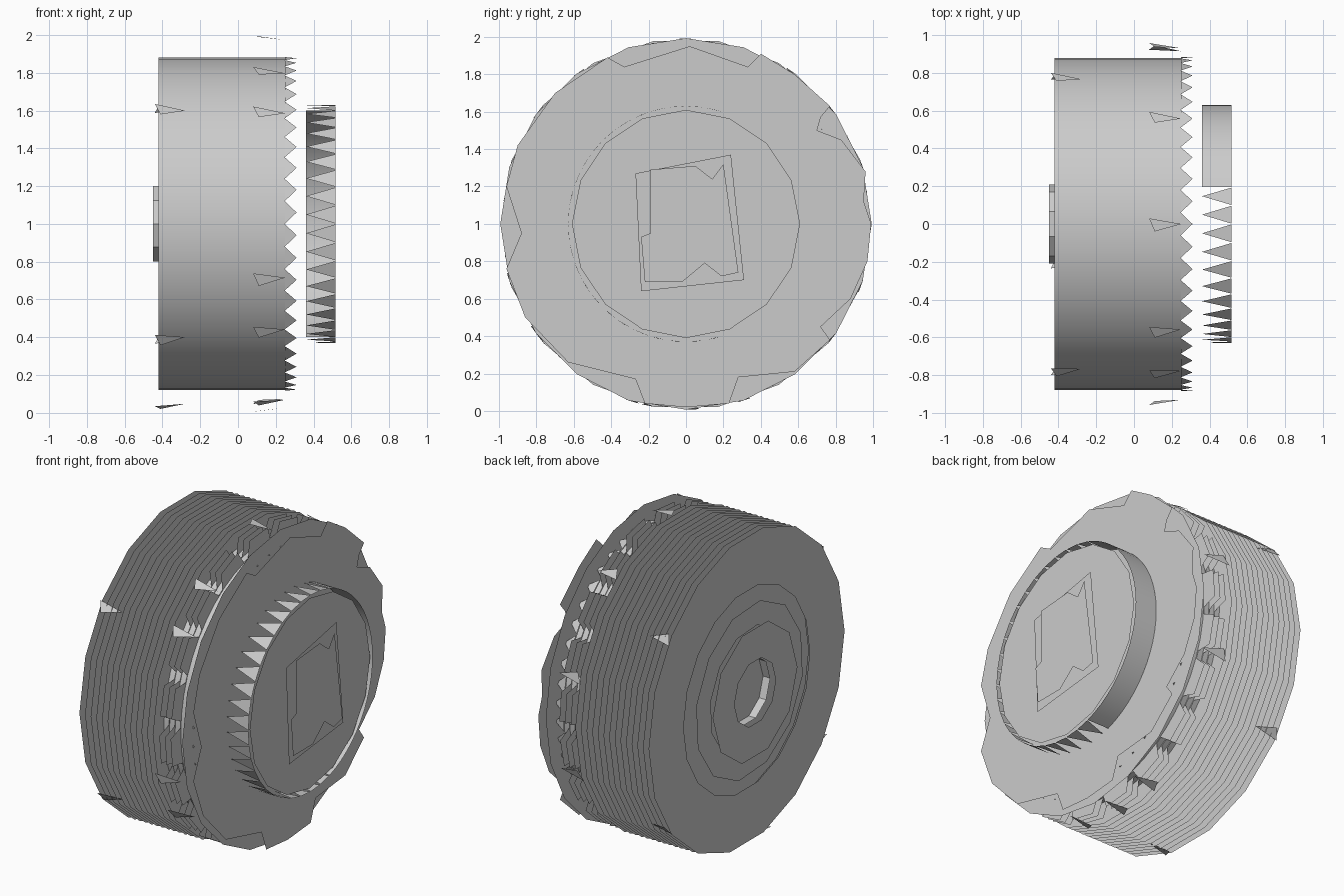
import bpy, bmesh
from math import sin, cos, pi, radians

old = bpy.data.objects.get("Cube")
if old:
    bpy.data.objects.remove(old, do_unlink=True)

grey = bpy.data.materials.new("plain_grey")
grey.use_nodes = True
grey.diffuse_color = (0.6, 0.6, 0.6, 1)
grey.node_tree.nodes["Principled BSDF"].inputs["Base Color"].default_value = (0.6, 0.6, 0.6, 1)

RIM = 0.993  # outer radius of the tread


def polar(x, r, a):
    """Point at radius r and angle a around the wheel axle."""
    return (x, r * cos(a), 1 + r * sin(a))


def make(name, faces, smooth=False):
    """Build an object from polygons given as lists of points."""
    bm = bmesh.new()
    for pts in faces:
        bm.faces.new([bm.verts.new(p) for p in pts])
    bmesh.ops.remove_doubles(bm, verts=bm.verts, dist=0.0001)
    mesh = bpy.data.meshes.new(name)
    bm.to_mesh(mesh)
    bm.free()
    mesh.materials.append(grey)
    ob = bpy.data.objects.new(name, mesh)
    bpy.context.collection.objects.link(ob)
    if smooth:
        bpy.ops.object.select_all(action='DESELECT')
        ob.select_set(True)
        bpy.context.view_layer.objects.active = ob
        bpy.ops.object.shade_smooth_by_angle(angle=radians(35))


def ring(x, outer, inner, n, facing=1, phase=0.0):
    """Flat ring across the axle, facing +x or -x."""
    faces = []
    for i in range(n):
        a, b = (phase + 2 * pi * k / n for k in (i, i + 1))
        quad = [polar(x, inner, a), polar(x, outer, a), polar(x, outer, b), polar(x, inner, b)]
        faces.append(quad[::facing])
    return faces


def notched_ring(x, outer, low, inner, lugs):
    """Flat ring with a V-shaped notch between neighbouring lugs."""
    faces = []
    step = 2 * pi / lugs
    for i in range(lugs):
        a = i * step
        stops = [(a, outer), (a + 0.6 * step, outer), (a + 0.72 * step, low),
                 (a + 0.88 * step, low), (a + step, outer)]
        for (p, rp), (q, rq) in zip(stops, stops[1:]):
            faces.append([polar(x, inner, p), polar(x, rp, p), polar(x, rq, q), polar(x, inner, q)])
    return faces


def wall(x0, x1, r, n, first=0, last=None, facing=1):
    """Round wall along the axle, optionally only some of its panels."""
    faces = []
    for i in range(first, n if last is None else last):
        a, b = 2 * pi * i / n, 2 * pi * (i + 1) / n
        quad = [polar(x0, r, a), polar(x0, r, b), polar(x1, r, b), polar(x1, r, a)]
        faces.append(quad[::facing])
    return faces


def teeth(x_base, x_tip, r, n, first=0, last=None):
    """Row of pointed teeth around the axle."""
    faces = []
    half = 0.95 * pi / n
    for i in range(first, n if last is None else last):
        a = 2 * pi * (i + 0.5) / n
        faces.append([polar(x_base, r, a - half), polar(x_base, r, a + half), polar(x_tip, r, a)])
    return faces


# Drum wall with its pointed front edge
make("drum_wall", wall(-0.42, 0.25, 0.88, 48), smooth=True)
make("drum_teeth", teeth(0.25, 0.31, 0.885, 46))

# Stack of thin tread discs, notched near the front shoulder
for i in range(17):
    x = -0.43 + 0.04 * i
    if x < 0.12:
        make(f"tread_disc_{i + 1}", ring(x, RIM, 0.64, 18, -1 if i == 0 else 1))
    else:
        make(f"tread_disc_{i + 1}", notched_ring(x, RIM - 0.01, 0.885, 0.64, 20))

# Loose tread flaps along both shoulders of the drum
flaps = []
for x0, x1, angles in ((0.08, 0.25, (17, 55, 90, 125, 143, 197, 215, 253, 272, 288, 340)),
                       (-0.44, -0.28, (38, 142, 218, 258, 322))):
    for deg in angles:
        a = radians(deg)
        flaps.append([polar(x0, RIM, a - 0.03), polar(x1, RIM - 0.02, a), polar(x0 + 0.03, RIM, a + 0.04)])
make("tread_flaps", flaps)

# Front rim ring and the chipped front plate
make("front_rim_ring", ring(0.3, RIM, 0.6, 20))
outline = [(0.99, 1.0), (0.95, 1.12), (0.96, 1.28), (0.83, 1.45), (0.7, 1.5), (0.72, 1.57), (0.77, 1.63),
           (0.58, 1.8), (0.4, 1.91), (0.33, 1.84), (0.02, 1.95), (-0.33, 1.84), (-0.42, 1.89),
           (-0.7, 1.7), (-0.9, 1.42), (-0.96, 1.2), (-0.88, 0.95), (-0.96, 0.76), (-0.86, 0.5),
           (-0.63, 0.26), (-0.27, 0.17), (-0.22, 0.04), (0.0, 0.02), (0.23, 0.04), (0.28, 0.18),
           (0.58, 0.21), (0.77, 0.38), (0.72, 0.45), (0.88, 0.6), (0.97, 0.8)]
make("front_plate", [[(0.355, y, z) for y, z in outline]])

# Hub: part solid wall, part pointed wall, with a flat cap
make("hub_wall", wall(0.36, 0.515, 0.63, 60, -12, 12), smooth=True)
make("hub_teeth", teeth(0.515, 0.36, 0.63, 40, 8, 32))
make("hub_cap", [[polar(0.51, 0.61, 2 * pi * i / 16) for i in range(16)]])

# Square badge plate standing off the cap with an uneven inner panel
badge = [(-0.27, 1.27), (-0.24, 0.64), (0.31, 0.70), (0.24, 1.37)]
make("badge_plate", [[(0.53, y, z) for y, z in reversed(badge)]])
panel = [(-0.19, 1.29), (-0.19, 0.95), (-0.24, 0.93), (-0.22, 0.69), (-0.02, 0.69), (0.1, 0.79),
         (0.19, 0.72), (0.28, 0.74), (0.2, 1.32), (0.14, 1.24), (0.05, 1.31)]
make("badge_panel", [[(0.545, y, z) for y, z in panel]])

# Back: stepped rings around a round axle hole
make("back_recess_ring", ring(-0.41, 0.66, 0.4, 18, -1))
make("back_middle_ring", ring(-0.45, 0.55, 0.4, 12, -1, 0.2))
make("back_hub_ring", ring(-0.49, 0.43, 0.21, 10, -1))
make("axle_hole_wall", wall(-0.45, -0.4, 0.21, 10, facing=-1))
make("axle_hole_floor", [[polar(-0.4, 0.4, -2 * pi * i / 12) for i in range(12)]])
